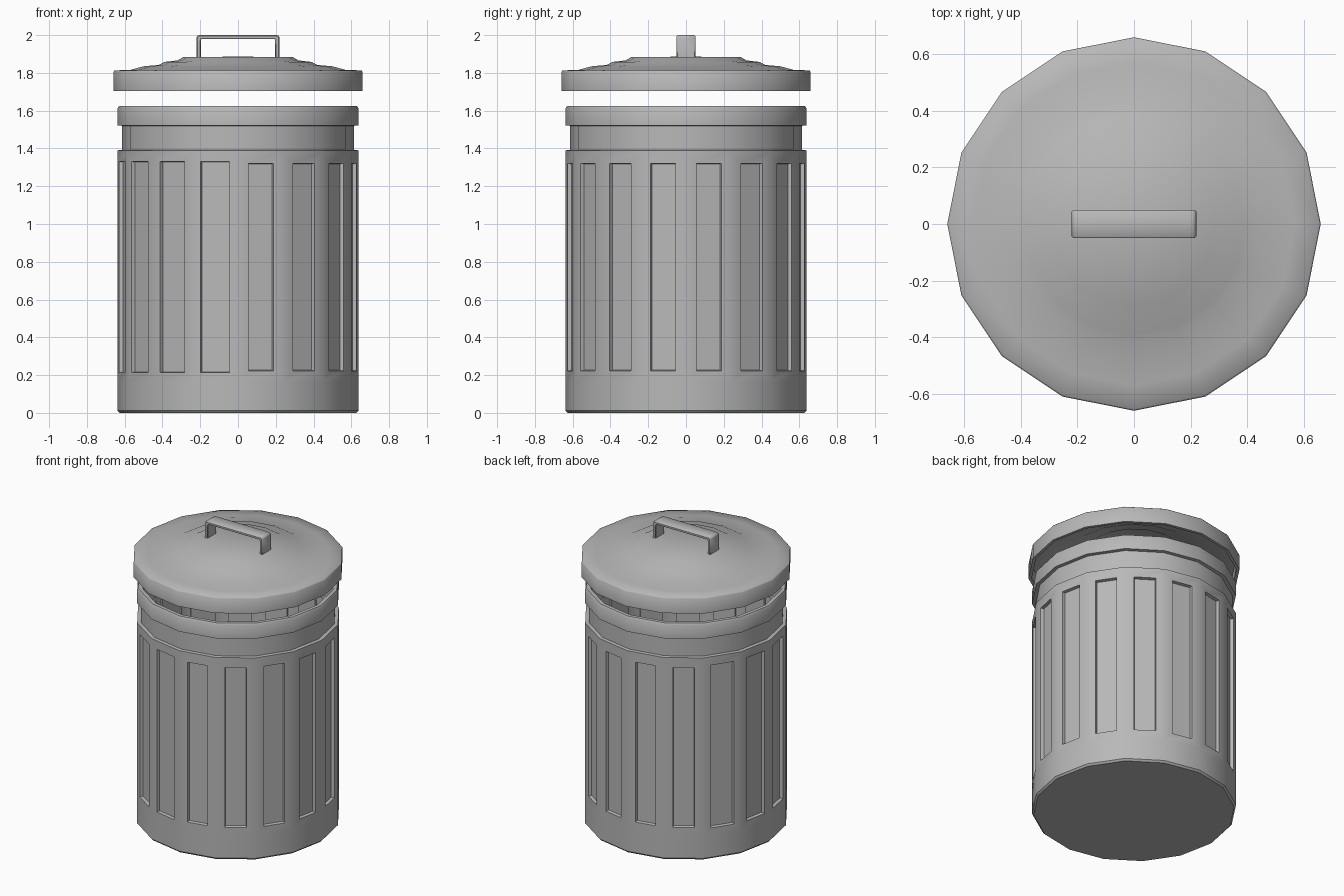
import bpy, bmesh, math

if "Cube" in bpy.data.objects:
    bpy.data.objects.remove(bpy.data.objects["Cube"])

SIDES = 16
steel = bpy.data.materials.new("dull_steel")
steel.diffuse_color = (0.48, 0.48, 0.48, 1)
steel.use_nodes = True
steel.node_tree.nodes["Principled BSDF"].inputs["Base Color"].default_value = steel.diffuse_color


def lathe(bm, profile):
    """Revolve (radius, z) points into rings; returns the wall faces per band."""
    rings, bands = [], []
    for r, z in profile:
        if r == 0:
            rings.append([bm.verts.new((0, 0, z))] * SIDES)
        else:
            rings.append([bm.verts.new((r * math.cos(2 * math.pi * i / SIDES),
                                        r * math.sin(2 * math.pi * i / SIDES), z))
                          for i in range(SIDES)])
    for a, b in zip(rings, rings[1:]):
        band = []
        for i in range(SIDES):
            j = (i + 1) % SIDES
            corners = list(dict.fromkeys((a[i], a[j], b[j], b[i])))
            band.append(bm.faces.new(corners))
        bands.append(band)
    bm.normal_update()
    return bands


def finish(bm, name, thickness=0, bevel=0, smooth=40):
    mesh = bpy.data.meshes.new(name)
    bm.to_mesh(mesh)
    bm.free()
    mesh.materials.append(steel)
    ob = bpy.data.objects.new(name, mesh)
    bpy.context.collection.objects.link(ob)
    bpy.ops.object.select_all(action='DESELECT')
    bpy.context.view_layer.objects.active = ob
    ob.select_set(True)
    if thickness:
        m = ob.modifiers.new("shell", 'SOLIDIFY')
        m.thickness = thickness
        m.offset = -1
        bpy.ops.object.modifier_apply(modifier=m.name)
    if bevel:
        m = ob.modifiers.new("soft_edges", 'BEVEL')
        m.width = bevel
        m.segments = 1
        bpy.ops.object.modifier_apply(modifier=m.name)
    bpy.ops.object.shade_smooth_by_angle(angle=math.radians(smooth))
    return ob


# Can body: open shell with neck and rolled rim
bm = bmesh.new()
bands = lathe(bm, [(0, 0), (0.627, 0), (0.638, 0.012), (0.638, 0.166),
                   (0.638, 1.378), (0.638, 1.39), (0.615, 1.392),
                   (0.615, 1.52), (0.638, 1.522), (0.638, 1.612),
                   (0.63, 1.625), (0.605, 1.625)])
# Recessed panel in every facet, slightly wider on the left-hand side
panels = bands[3]
wide, narrow = panels[6:12], panels[:6] + panels[12:]
for group, margin in ((wide, 0.047), (narrow, 0.0565)):
    bmesh.ops.inset_individual(bm, faces=group, thickness=margin,
                               use_even_offset=True)
    bmesh.ops.inset_individual(bm, faces=group, thickness=0.004, depth=-0.02,
                               use_even_offset=True)
finish(bm, "can_body", thickness=0.02)

# Lid: hollow stepped dome with a deep skirt
bm = bmesh.new()
lathe(bm, [(0.66, 1.705), (0.66, 1.806), (0.654, 1.813), (0.57, 1.816),
           (0.50, 1.835), (0.42, 1.842), (0.39, 1.858), (0.32, 1.866),
           (0.29, 1.884), (0, 1.886)])
finish(bm, "lid", thickness=0.02, smooth=60)

# Lid handle: U-shaped strap
bm = bmesh.new()
outline = [(-0.22, 1.875), (-0.22, 1.99), (-0.21, 2.0), (0.21, 2.0),
           (0.22, 1.99), (0.22, 1.875), (0.197, 1.875), (0.197, 1.98),
           (-0.197, 1.98), (-0.197, 1.875)]
face = bm.faces.new([bm.verts.new((x, -0.05, z)) for x, z in outline])
ext = bmesh.ops.extrude_face_region(bm, geom=[face])
bmesh.ops.translate(bm, vec=(0, 0.1, 0),
                    verts=[g for g in ext["geom"] if isinstance(g, bmesh.types.BMVert)])
bmesh.ops.recalc_face_normals(bm, faces=bm.faces)
finish(bm, "lid_handle", bevel=0.005)
